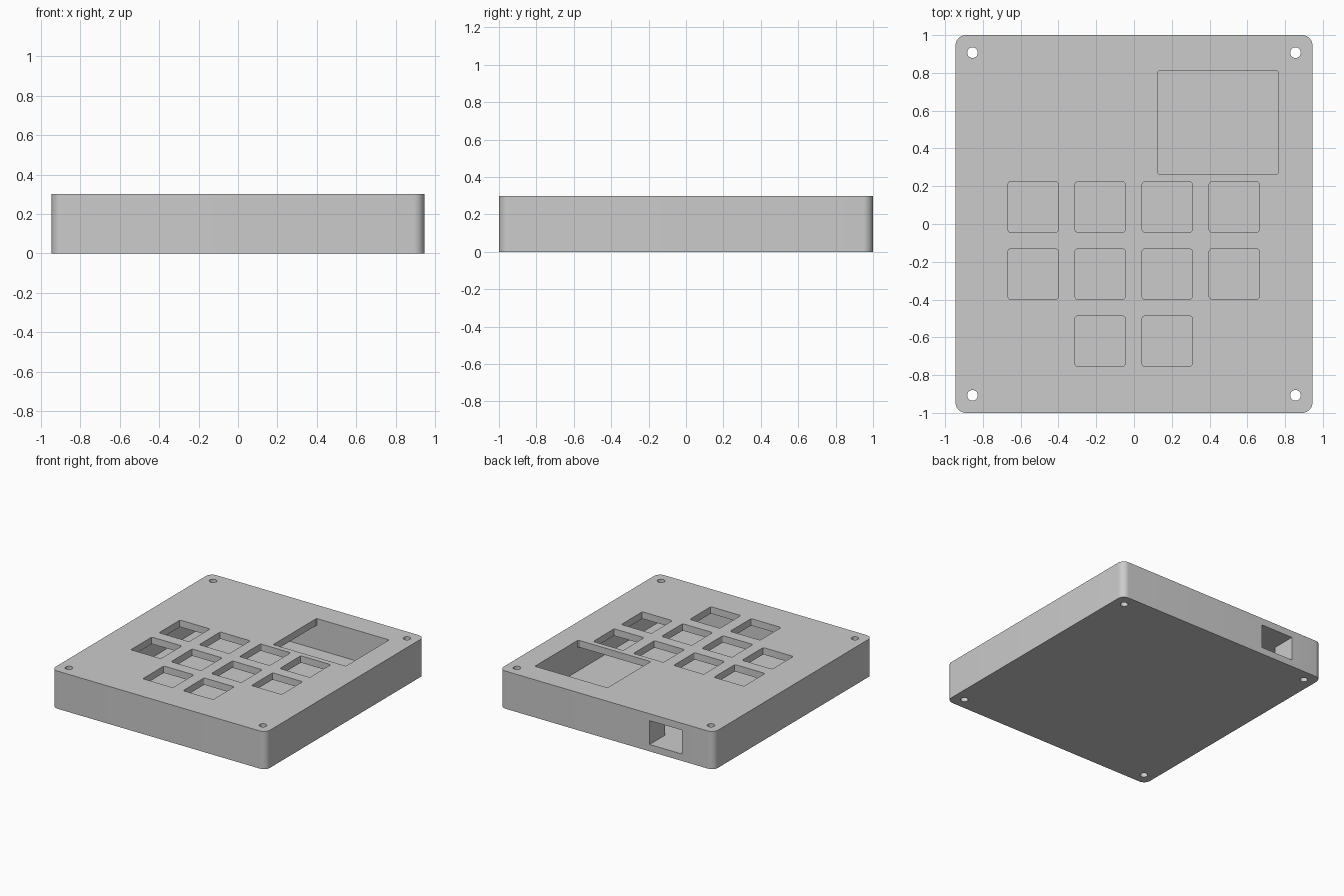
import bpy
import bmesh
import math

cube = bpy.data.objects.get("Cube")
if cube:
    bpy.data.objects.remove(cube, do_unlink=True)

HALF_X, HALF_Y, HEIGHT = 0.945, 1.0, 0.30
PLATE = 0.055            # thickness of the top plate and the floor
CAV_X, CAV_Y = 0.765, 0.81
FLOOR, CEILING = PLATE, HEIGHT - PLATE

grey = bpy.data.materials.new("light grey plastic")
grey.use_nodes = True
grey.diffuse_color = (0.6, 0.6, 0.6, 1)
grey.node_tree.nodes["Principled BSDF"].inputs["Base Color"].default_value = (0.6, 0.6, 0.6, 1)


def rounded_prism(name, x0, x1, y0, y1, z0, z1, radius, steps=4):
    """Upright block whose outline has rounded corners."""
    bm = bmesh.new()
    corners = [(x1, y1), (x0, y1), (x0, y0), (x1, y0)]
    signs = [(-1, -1), (1, -1), (1, 1), (-1, 1)]
    ring = []
    for i, ((cx, cy), (sx, sy)) in enumerate(zip(corners, signs)):
        for k in range(steps + 1):
            a = math.pi / 2 * (i + k / steps)
            ring.append(bm.verts.new((cx + radius * (sx + math.cos(a)),
                                      cy + radius * (sy + math.sin(a)), z0)))
    base = bm.faces.new(ring)
    grown = bmesh.ops.extrude_face_region(bm, geom=[base])["geom"]
    bmesh.ops.translate(bm, vec=(0, 0, z1 - z0),
                        verts=[v for v in grown if isinstance(v, bmesh.types.BMVert)])
    bmesh.ops.recalc_face_normals(bm, faces=bm.faces)
    mesh = bpy.data.meshes.new(name)
    bm.to_mesh(mesh)
    bm.free()
    mesh.materials.append(grey)
    obj = bpy.data.objects.new(name, mesh)
    bpy.context.collection.objects.link(obj)
    return obj


def cut(target, cutter):
    """Subtract the cutter and throw it away."""
    cutter.hide_render = True
    mod = target.modifiers.new("cut", 'BOOLEAN')
    mod.operation = 'DIFFERENCE'
    mod.solver = 'EXACT'
    mod.object = cutter
    bpy.context.view_layer.objects.active = target
    bpy.ops.object.modifier_apply(modifier=mod.name)
    bpy.data.objects.remove(cutter, do_unlink=True)


# Outer shell and hollow inside
case = rounded_prism("keypad_case", -HALF_X, HALF_X, -HALF_Y, HALF_Y, 0, HEIGHT, 0.055, 10)
cut(case, rounded_prism("cavity", -CAV_X, CAV_X, -CAV_Y, CAV_Y, FLOOR, CEILING, 0.006, 1))

# Display window, flush with the cavity's back left corner
cut(case, rounded_prism("display_window", 0.125, CAV_X, 0.265, CAV_Y,
                        CEILING - 0.02, HEIGHT + 0.1, 0.006, 1))

# Key openings: two rows of four and one row of two
PITCH, KEY = 0.355, 0.1325
for row, columns in enumerate([(-1.5, -0.5, 0.5, 1.5), (-1.5, -0.5, 0.5, 1.5), (-0.5, 0.5)]):
    y = 0.09 - row * PITCH
    for column in columns:
        x = column * PITCH - 0.002
        cut(case, rounded_prism("key_opening", x - KEY, x + KEY, y - KEY, y + KEY,
                                CEILING - 0.02, HEIGHT + 0.1, 0.012, 3))

# Cable port through the back wall, as tall as the cavity
cut(case, rounded_prism("cable_port", -0.665, -0.38, CAV_Y - 0.1, HALF_Y + 0.1,
                        FLOOR, CEILING, 0.0005, 1))

# Screw holes in the corners
SCREW = 0.028
for sx in (-1, 1):
    for sy in (-1, 1):
        x, y = sx * 0.855, sy * 0.907
        cut(case, rounded_prism("screw_hole", x - SCREW, x + SCREW, y - SCREW, y + SCREW,
                                -0.1, HEIGHT + 0.1, SCREW * 0.999, 6))

# Smooth the round corners, keep the edges sharp
bpy.ops.object.select_all(action='DESELECT')
case.select_set(True)
bpy.context.view_layer.objects.active = case
bpy.ops.object.shade_smooth_by_angle(angle=math.radians(30))
